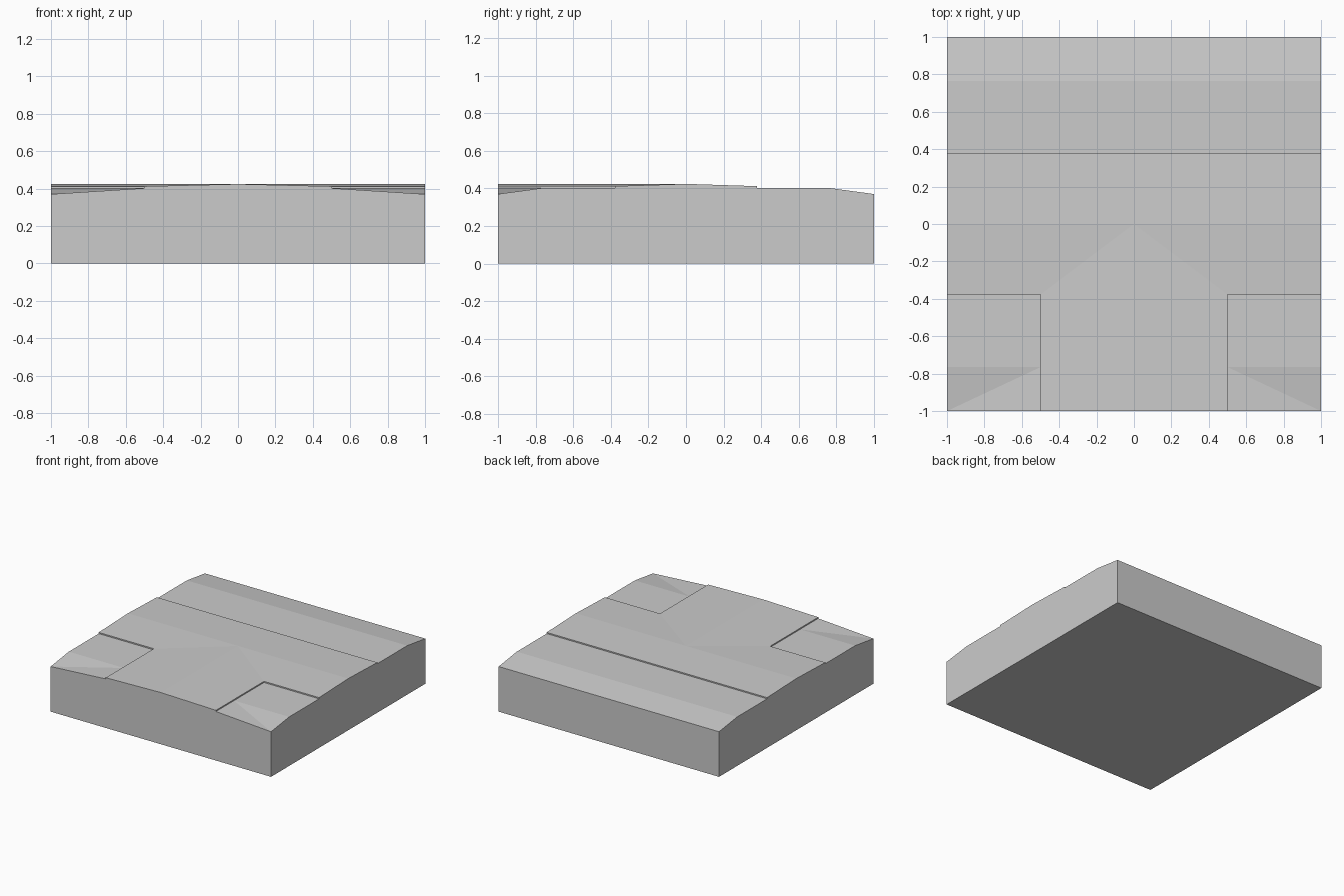
import bpy, bmesh

if "Cube" in bpy.data.objects:
    bpy.data.objects.remove(bpy.data.objects["Cube"])

# Key sizes: road half widths, slope start, heights
X, Y, S = 0.5, 0.377, 0.765
LOW, FLAT, EDGE, CROWN = 0.37, 0.402, 0.412, 0.424


def half_part(name, faces):
    """Build the left half from polygons, then mirror it across x = 0."""
    bm = bmesh.new()
    for pts in faces:
        bm.faces.new([bm.verts.new(p) for p in pts])
    bmesh.ops.remove_doubles(bm, verts=bm.verts, dist=0.0005)
    me = bpy.data.meshes.new(name)
    bm.to_mesh(me)
    bm.free()
    ob = bpy.data.objects.new(name, me)
    bpy.context.collection.objects.link(ob)
    m = ob.modifiers.new("mirror", "MIRROR")
    m.use_axis = (True, False, False)
    m.use_clip = True
    return ob


def strip(x0, x1, y0, z0, y1, z1):
    return [(x0, y0, z0), (x1, y0, z0), (x1, y1, z1), (x0, y1, z1)]


# Side profile of the tile (y, z), front to back
side = [(-1, LOW), (-S, FLAT), (-Y, FLAT), (-Y, EDGE), (0, CROWN),
        (Y, EDGE), (Y, FLAT), (S, FLAT), (1, LOW)]

# Ground: outer walls, underside, back verge and front corner verge
half_part("ground_block", [
    strip(-1, 0, 1, 0, -1, 0),
    [(-1, 1, 0), (-1, -1, 0)] + [(-1, y, z) for y, z in side],
    [(-1, -1, 0), (0, -1, 0), (0, -1, CROWN), (-X, -1, EDGE),
     (-X, -1, FLAT), (-1, -1, LOW)],
    [(0, 1, 0), (-1, 1, 0), (-1, 1, LOW), (0, 1, LOW)],
    strip(-1, 0, Y, FLAT, S, FLAT),
    strip(-1, 0, S, FLAT, 1, LOW),
    strip(-1, -X, -S, FLAT, -Y, FLAT),
    [(-1, -1, LOW), (-X, -1, FLAT), (-X, -S, FLAT)],
    [(-1, -1, LOW), (-X, -S, FLAT), (-1, -S, FLAT)],
])

# Road: crowned cross road, crowned front branch and raised edges
half_part("road_surface", [
    strip(-1, 0, 0, CROWN, Y, EDGE),
    strip(-1, -X, -Y, EDGE, 0, CROWN),
    [(-X, -Y, EDGE), (0, 0, CROWN), (-X, 0, CROWN)],
    [(-X, -Y, EDGE), (0, -Y, CROWN), (0, 0, CROWN)],
    [(-X, -1, EDGE), (0, -1, CROWN), (0, -Y, CROWN), (-X, -Y, EDGE)],
    [(0, Y, FLAT), (-1, Y, FLAT), (-1, Y, EDGE), (0, Y, EDGE)],
    [(-1, -Y, FLAT), (-X, -Y, FLAT), (-X, -Y, EDGE), (-1, -Y, EDGE)],
    [(-X, -Y, FLAT), (-X, -1, FLAT), (-X, -1, EDGE), (-X, -Y, EDGE)],
])
